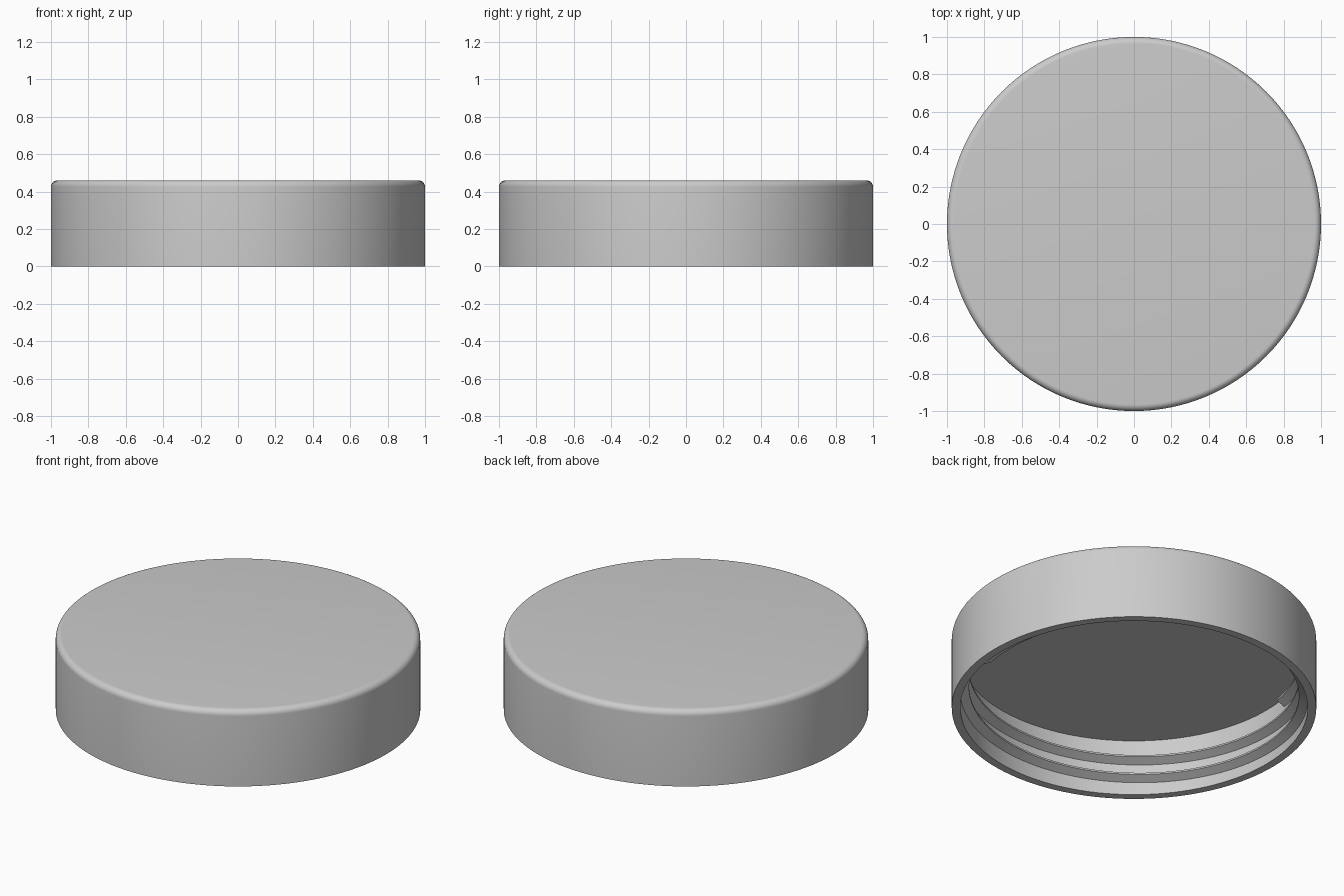
import bpy, bmesh, math
from mathutils import Vector, Matrix

cube = bpy.data.objects.get("Cube")
if cube:
    bpy.data.objects.remove(cube, do_unlink=True)

SEGMENTS = 128
RADIUS, HEIGHT, FILLET = 1.0, 0.46, 0.035
BORE, CEILING = 0.953, 0.34
PITCH, TURNS, CREST = 0.112, 2.5, 0.905
THREAD_END = math.radians(170)

grey = bpy.data.materials.new("light_grey")
grey.use_nodes = True
grey.diffuse_color = (0.6, 0.6, 0.6, 1)
grey.node_tree.nodes["Principled BSDF"].inputs["Base Color"].default_value = (0.6, 0.6, 0.6, 1)


def finish(bm, name, angle):
    """Turn a bmesh into a smooth-shaded object with sharp edges kept."""
    bmesh.ops.recalc_face_normals(bm, faces=bm.faces)
    mesh = bpy.data.meshes.new(name)
    bm.to_mesh(mesh)
    bm.free()
    mesh.materials.append(grey)
    obj = bpy.data.objects.new(name, mesh)
    bpy.context.collection.objects.link(obj)
    bpy.ops.object.select_all(action="DESELECT")
    obj.select_set(True)
    bpy.context.view_layer.objects.active = obj
    bpy.ops.object.shade_smooth_by_angle(angle=math.radians(angle))
    return obj


# Lid shell: one closed profile turned about z, with a rounded top edge
profile = [(0, CEILING), (BORE, CEILING), (BORE, 0), (RADIUS, 0)]
for i in range(9):
    a = math.pi / 2 * i / 8
    profile.append((RADIUS - FILLET + FILLET * math.cos(a),
                    HEIGHT - FILLET + FILLET * math.sin(a)))
profile.append((0, HEIGHT))

bm = bmesh.new()
verts = [bm.verts.new((r, 0, z)) for r, z in profile]
edges = [bm.edges.new(pair) for pair in zip(verts, verts[1:])]
bmesh.ops.spin(bm, geom=verts + edges, cent=(0, 0, 0), axis=(0, 0, 1),
               angle=math.tau, steps=SEGMENTS, use_duplicate=False)
bmesh.ops.remove_doubles(bm, verts=bm.verts, dist=0.0005)
finish(bm, "lid_shell", 30)

# Inner screw thread: a trapezoid section swept up a right-handed helix
section = [(BORE + 0.01, 0), (BORE, 0), (CREST, 0.025), (CREST, 0.035),
           (BORE, 0.06), (BORE + 0.01, 0.06)]
bm = bmesh.new()
steps = int(SEGMENTS * TURNS)
rings = []
for i in range(steps + 1):
    turn = TURNS * i / steps
    place = (Matrix.Translation((0, 0, 0.001 + PITCH * turn))
             @ Matrix.Rotation(THREAD_END + math.tau * (turn - TURNS), 4, "Z"))
    rings.append([bm.verts.new(place @ Vector((r, 0, z))) for r, z in section])
for low, high in zip(rings, rings[1:]):
    for j in range(len(section)):
        k = (j + 1) % len(section)
        bm.faces.new((low[j], low[k], high[k], high[j]))
bm.faces.new(rings[0])
bm.faces.new(rings[-1])
finish(bm, "inner_thread", 20)
